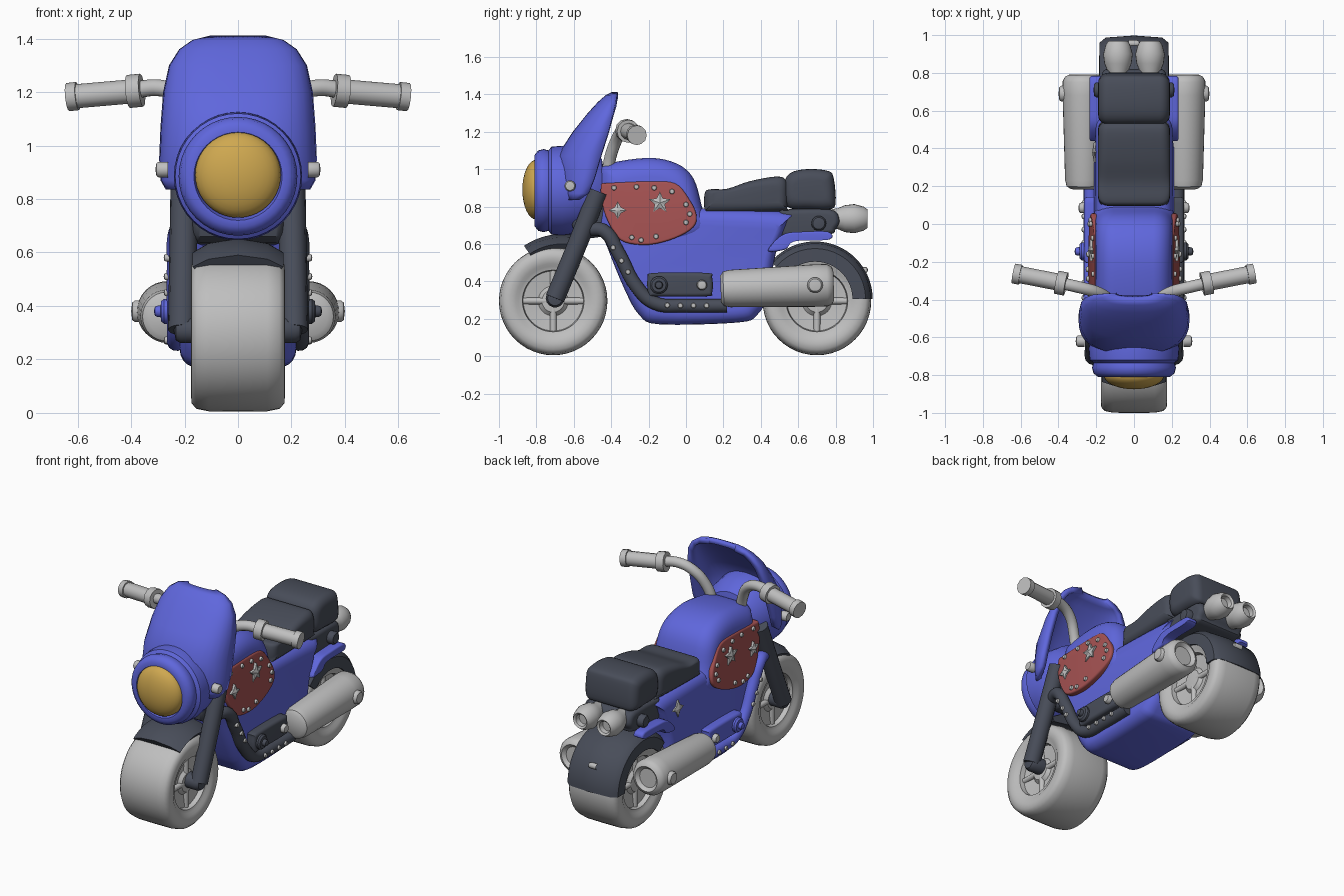
import bpy, bmesh, math
from mathutils import Vector

if "Cube" in bpy.data.objects:
    bpy.data.objects.remove(bpy.data.objects["Cube"])


def material(name, rgb):
    m = bpy.data.materials.new(name)
    m.diffuse_color = (*rgb, 1)
    m.use_nodes = True
    m.node_tree.nodes["Principled BSDF"].inputs["Base Color"].default_value = m.diffuse_color
    return m


BLUE = material("blue paint", (0.115, 0.135, 0.72))
DARK = material("charcoal", (0.065, 0.074, 0.10))
GREY = material("light grey", (0.52, 0.52, 0.52))
RED = material("red panel", (0.38, 0.085, 0.085))
GOLD = material("amber lens", (0.62, 0.39, 0.08))


def finish(name, bm, mat, angle=40):
    bmesh.ops.remove_doubles(bm, verts=bm.verts, dist=0.0005)
    bmesh.ops.recalc_face_normals(bm, faces=bm.faces)
    me = bpy.data.meshes.new(name)
    bm.to_mesh(me)
    bm.free()
    ob = bpy.data.objects.new(name, me)
    bpy.context.collection.objects.link(ob)
    me.materials.append(mat)
    bpy.ops.object.select_all(action='DESELECT')
    ob.select_set(True)
    bpy.context.view_layer.objects.active = ob
    bpy.ops.object.shade_smooth_by_angle(angle=math.radians(angle))
    return ob


def rounded(pts, steps=4):
    """Smooth closed curve through the points."""
    P, out, n = [Vector(p) for p in pts], [], len(pts)
    for i in range(n):
        a, b, c, d = (P[(i + k) % n] for k in (-1, 0, 1, 2))
        for s in range(steps):
            t = s / steps
            out.append(0.5 * (2 * b + (c - a) * t + (2 * a - 5 * b + 4 * c - d) * t ** 2
                              + (3 * b - a - 3 * c + d) * t ** 3))
    return out


def skin(bm, rings, wrap=False):
    n = len(rings[0])
    for a, b in zip(rings, rings[1:] + (rings[:1] if wrap else [])):
        for i in range(n):
            bm.faces.new((a[i], a[(i + 1) % n], b[(i + 1) % n], b[i]))


def slab(name, pts, w, r, mat, x0=0.0, taper=0.0):
    """Side profile (y, z) given thickness 2w along x with edges rounded by r."""
    P = rounded(pts)
    lo = [min(p[k] for p in P) for k in (0, 1)]
    hi = [max(p[k] for p in P) for k in (0, 1)]
    c = [(lo[k] + hi[k]) / 2 for k in (0, 1)]
    h = [(hi[k] - lo[k]) / 2 for k in (0, 1)]
    half = [(w - r + r * math.sin(a), r * (1 - math.cos(a)))
            for a in [k * math.pi / 10 for k in range(6)]]
    layers = [(-x, d) for x, d in reversed(half)] + half
    bm, rings = bmesh.new(), []
    for x, d in layers:
        ring = []
        for p in P:
            y, z = (c[k] + (p[k] - c[k]) * (1 - d / h[k]) for k in (0, 1))
            ring.append(bm.verts.new(((x + x0) * (1 - taper * (z - c[1])), y, z)))
        rings.append(ring)
    skin(bm, rings)
    bm.faces.new(rings[0])
    bm.faces.new(rings[-1])
    return finish(name, bm, mat)


def lathe(name, prof, origin, axis, mat, a0=0, a1=360, n=40):
    """Revolve (along, radius) points about x or y; partial turns are closed solids."""
    full = a1 - a0 == 360
    bm, rings = bmesh.new(), []
    for i in range(n if full else n + 1):
        a = math.radians(a0 + (a1 - a0) * i / n)
        ring = []
        for t, r in prof:
            u, v = r * math.cos(a), r * math.sin(a)
            co = (t, u, v) if axis == 'x' else (u, t, v)
            ring.append(bm.verts.new(Vector(co) + Vector(origin)))
        rings.append(ring)
    if full:
        for a, b in zip(rings, rings[1:] + rings[:1]):
            for i in range(len(prof) - 1):
                bm.faces.new((a[i], a[i + 1], b[i + 1], b[i]))
    else:
        skin(bm, rings)
        bm.faces.new(rings[0])
        bm.faces.new(rings[-1])
    return finish(name, bm, mat)


def tube(name, pts, r, mat):
    cu = bpy.data.curves.new(name, 'CURVE')
    cu.dimensions, cu.bevel_depth, cu.bevel_resolution = '3D', r, 4
    cu.use_fill_caps, cu.resolution_u = True, 6
    sp = cu.splines.new('BEZIER')
    sp.bezier_points.add(len(pts) - 1)
    for b, p in zip(sp.bezier_points, pts):
        b.co, b.handle_left_type, b.handle_right_type = p, 'AUTO', 'AUTO'
    ob = bpy.data.objects.new(name, cu)
    bpy.context.collection.objects.link(ob)
    cu.materials.append(mat)
    bpy.ops.object.select_all(action='DESELECT')
    ob.select_set(True)
    bpy.context.view_layer.objects.active = ob
    bpy.ops.object.convert(target='MESH')
    bpy.ops.object.shade_smooth_by_angle(angle=math.radians(45))


def bolt(name, x, y, z, r, s, mat=GREY, h=0.03):
    lathe(name, [(-s * h, r), (s * h * 0.5, r), (s * h * 0.85, r * 0.8), (s * h, 0)],
          (s * x, y, z), 'x', mat, n=14)


def star(name, x, y, z, r, s, n=5):
    bm = bmesh.new()
    tip = bm.verts.new((s * (x + 0.022), y, z))
    rings = [[bm.verts.new((s * (x + dx), y + q * math.sin(k * math.pi / n), z + q * math.cos(k * math.pi / n)))
              for k in range(2 * n) for q in [r if k % 2 == 0 else r * 0.48]] for dx in (-0.02, 0.012)]
    skin(bm, rings)
    for k in range(2 * n):
        bm.faces.new((tip, rings[1][k], rings[1][(k + 1) % (2 * n)]))
    finish(name, bm, GREY, 15)


# Wheels with recessed hubs and four spokes
half = [(0, .29), (.11, .289), (.155, .28), (.173, .26), (.176, .23), (.17, .2), (.16, .185),
        (.155, .165), (.125, .16), (.115, .08), (.135, .06), (.14, 0)]
for name, y, z in (("front", -.71, .295), ("rear", .70, .295)):
    lathe(name + "_wheel", [(-x, r) for x, r in reversed(half)] + half[1:], (0, y, z), 'x', GREY, n=48)
    for s in (1, -1):
        for k in range(4):
            a = math.radians(90 * k)
            tube(name + "_spoke", [(s * .12, y + r * math.cos(a), z + r * math.sin(a)) for r in (.03, .17)], .018, GREY)

# Mudguards
lathe("front_mudguard", [(-.17, .315), (-.11, .35), (0, .368), (.11, .35), (.17, .315), (.15, .29), (0, .31), (-.15, .29)],
      (0, -.66, .285), 'x', DARK, 70, 124, 16)
lathe("rear_mudguard", [(-.184, .2), (-.182, .27), (-.15, .297), (0, .308), (.15, .297), (.182, .27), (.184, .2)],
      (0, .69, .305), 'x', DARK, 0, 140, 28)
bolt("mudguard_bolt", 0.0, .955, .46, .018, 1)

# Main body and tank
slab("body", [(-.46, .70), (-.38, .79), (.1, .79), (.54, .77), (.55, .73), (.48, .55), (.44, .33), (.38, .22), (.28, .18),
              (-.14, .17), (-.25, .22), (-.33, .36), (-.42, .58)], .21, .07, BLUE, taper=.15)
slab("tank", [(-.44, .62), (-.46, .8), (-.46, .98), (-.41, 1.03), (-.2, 1.06), (-.05, 1.03), (.04, .95),
              (.085, .8), (.12, .65), (-.1, .58)], .21, .1, BLUE, taper=.3)

# Seat, rear cushion and tail block
slab("seat", [(.1, .78), (.1, .87), (.13, .892), (.22, .895), (.34, .935), (.48, .96), (.535, .94), (.545, .86), (.54, .79),
              (.52, .775), (.13, .765)], .19, .05, DARK)
slab("rear_cushion", [(.54, .8), (.525, .92), (.56, .98), (.65, 1.0), (.76, .99), (.79, .95), (.8, .82),
                      (.77, .785), (.66, .785)], .19, .055, DARK)
slab("tail_block", [(.5, .64), (.5, .78), (.54, .785), (.77, .785), (.82, .73), (.8, .68), (.76, .65)], .17, .03, DARK)

# Headlamp and lens
lathe("headlamp_housing", [(-.42, 0), (-.45, .17), (-.52, .22), (-.66, .24), (-.72, .235), (-.735, .215), (-.76, .222),
                           (-.79, .215), (-.81, .19), (-.81, .165), (-.78, .155), (-.78, 0)], (0, 0, .885), 'y', BLUE)
lathe("headlamp_lens", [(-.79, .16)] + [(-.8 - .075 * math.sin(a), .16 * math.cos(a))
                                        for a in [k * math.pi / 16 for k in range(9)]], (0, 0, .89), 'y', GOLD)
slab("steering_column", [(-.6, .66), (-.57, .9), (-.42, .9), (-.42, .66)], .17, .03, DARK)

# Windshield: curved sheet through sections (z, half width, front y, side y)
bm, rows = bmesh.new(), []
for z, w, yf, ys in [(.835, .27, -.655, -.57), (.87, .29, -.675, -.52), (.95, .295, -.69, -.49), (1.07, .29, -.69, -.455),
                     (1.2, .28, -.605, -.415), (1.3, .258, -.525, -.39), (1.36, .22, -.47, -.375),
                     (1.395, .17, -.43, -.37), (1.412, .10, -.395, -.365)]:
    row = []
    for k in range(17):
        a = math.pi / 2 * (k - 8) / 8
        sx, cx = math.sin(a), math.cos(a)
        row.append(bm.verts.new((w * math.copysign(abs(sx) ** .75, sx), ys + (yf - ys) * cx ** .75 if k % 16 else ys, z)))
    rows.append(row)
for a, b in zip(rows, rows[1:]):
    for i in range(16):
        bm.faces.new((a[i], a[i + 1], b[i + 1], b[i]))
shield = finish("windshield", bm, BLUE, 50)
mod = shield.modifiers.new("thickness", 'SOLIDIFY')
mod.thickness, mod.offset = .035, -1

# Tail lamps
for s in (1, -1):
    lathe("tail_lamp", [(.76, 0), (.77, .05), (.81, .055), (.85, .072), (.9, .078), (.95, .064), (.97, .05), (.96, .038),
                        (.93, .034), (.93, 0)], (s * .085, 0, .735), 'y', GREY, n=24)

# Paired side parts: the lower frame is charcoal on the right and blue on the left
for s in (1, -1):
    FRAME = DARK if s > 0 else BLUE
    tube("frame_rail", [(s * .2, -.52, .68), (s * .225, -.44, .67), (s * .23, -.36, .55), (s * .23, -.27, .38),
                        (s * .23, -.17, .285), (s * .23, 0, .27), (s * .23, .22, .27)], .037, FRAME)
    slab("engine_cover", [(-.2, .33), (-.205, .42), (-.17, .445), (.11, .445), (.14, .42), (.14, .34), (.11, .32), (-.16, .32)],
         .05, .02, FRAME, x0=s * .215)
    bolt("engine_cap", .262, -.145, .38, .048, s, FRAME)
    bolt("engine_hub", .285, -.145, .38, .022, s, FRAME)
    bolt("engine_bolt", .265, .085, .38, .028, s)
    for y, z in [(-.39, .58), (-.345, .51), (-.31, .45), (-.1, .272), (-.03, .27), (.04, .27), (.11, .27)]:
        bolt("frame_stud", .262, y, z, .014, s, h=.016)

    # Red side panel with stars and studs
    slab("side_panel", [(-.455, .91), (-.41, .925), (-.2, .935), (-.06, .925), (.01, .85), (.055, .76), (.04, .69), (-.06, .63),
                        (-.2, .595), (-.33, .61), (-.39, .67), (-.44, .78)], .025, .012, RED, x0=s * .202, taper=.45)
    px = lambda z: .227 * (1 - .45 * (z - .765))
    for y, z in [(-.385, .9), (-.265, .905), (-.17, .9), (-.075, .88), (0, .81), (.02, .76), (0, .715),
                 (-.16, .64), (-.24, .62), (-.29, .635)]:
        bolt("panel_stud", px(z), y, z, .014, s, h=.014)
    star("large_star", px(.82), -.14, .82, .06, s)
    star("small_star", px(.78), -.365, .78, .048, s, 4 if s > 0 else 5)

    # Fork, windshield bolt and handlebar
    tube("front_fork", [(s * .2, -.47, .88), (s * .205, -.58, .6), (s * .21, -.7, .31)], .052, DARK)
    bolt("axle_cap", .19, -.7, .31, .05, s, DARK, .05)
    bolt("windshield_bolt", .285, -.62, .91, .03, s, h=.024)
    tube("handlebar", [(s * .1, -.42, .98), (s * .13, -.4, 1.08), (s * .2, -.36, 1.18), (s * .29, -.335, 1.215),
                       (s * .4, -.31, 1.205)], .032, GREY)
    tube("grip_collar", [(s * .36, -.318, 1.207), (s * .41, -.308, 1.202)], .062, GREY)
    tube("grip", [(s * .39, -.31, 1.203), (s * .62, -.265, 1.183)], .045, GREY)
    tube("grip_end", [(s * .6, -.269, 1.185), (s * .637, -.262, 1.181)], .053, GREY)

    # Muffler, tail rail and tail knob
    muffler = lathe("muffler", [(-.3, 0), (-.3, .07), (-.285, .092), (-.25, .1), (.2, .113), (.27, .113), (.295, .1), (.305, .08),
                                (.285, .06), (.285, 0)], (0, 0, 0), 'y', GREY, n=32)
    muffler.location, muffler.rotation_euler = (s * .265, .485, .37), (math.radians(2), 0, 0)
    bolt("muffler_bolt", .37, .69, .38, .042, s)
    slab("tail_rail", [(.44, .56), (.47, .61), (.53, .655), (.62, .665), (.76, .665), (.77, .625), (.62, .62), (.56, .605),
                       (.53, .57)], .035, .012, BLUE, x0=s * .2)
    bolt("tail_knob", .185, .71, .71, .04, s, DARK)
star("rear_star", .2, .38, .67, .055, -1, 4)
